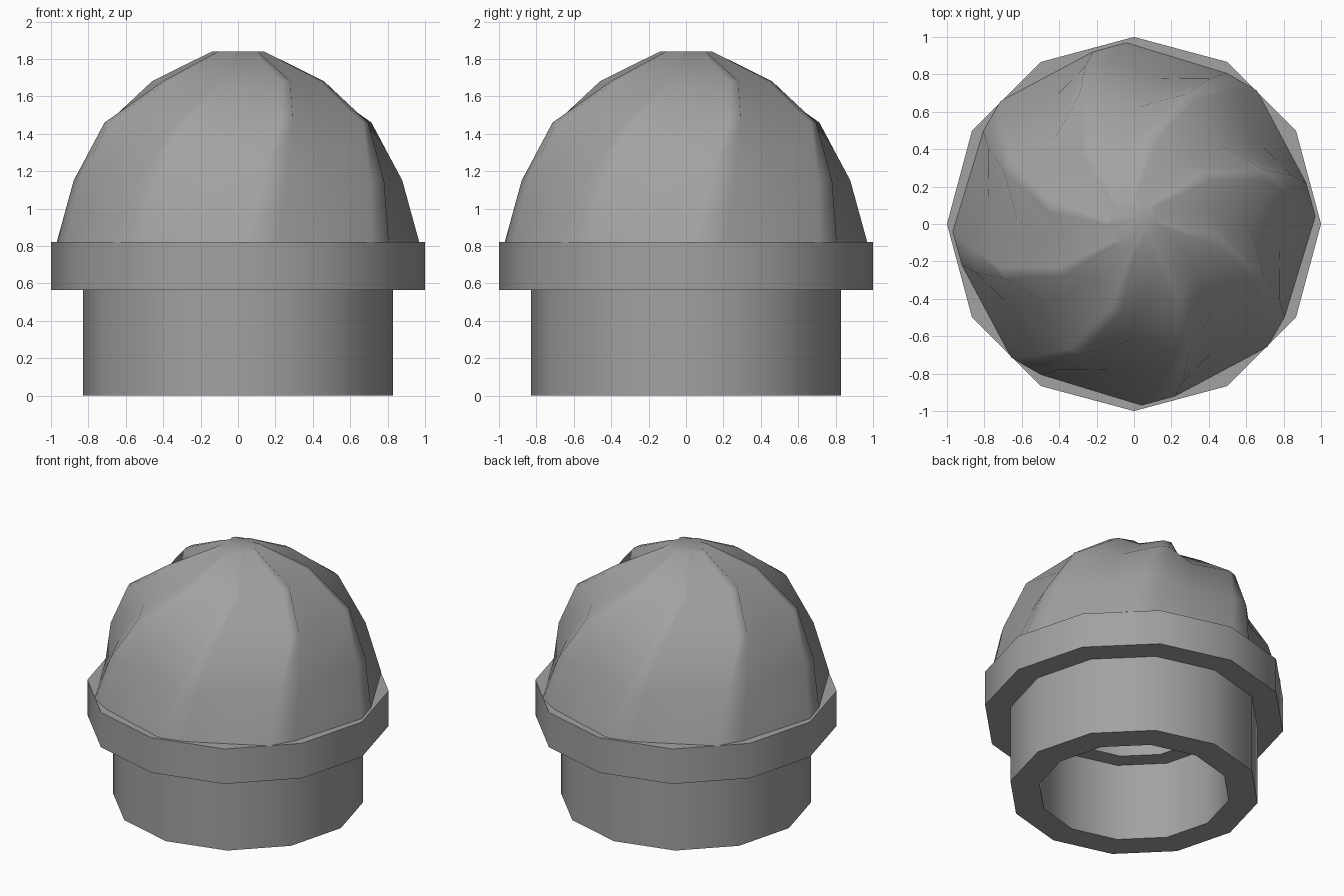
import bpy, bmesh
from math import cos, sin, radians

if "Cube" in bpy.data.objects:
    bpy.data.objects.remove(bpy.data.objects["Cube"], do_unlink=True)

grey = bpy.data.materials.new("mid grey")
grey.use_nodes = True
colour = (0.36, 0.36, 0.36, 1)
grey.diffuse_color = colour
grey.node_tree.nodes["Principled BSDF"].inputs["Base Color"].default_value = colour


def polar(r, angle, z):
    return (r * cos(radians(angle)), r * sin(radians(angle)), z)


def finish(name, bm, angle):
    mesh = bpy.data.meshes.new(name)
    bmesh.ops.recalc_face_normals(bm, faces=bm.faces)
    bm.to_mesh(mesh)
    bm.free()
    obj = bpy.data.objects.new(name, mesh)
    bpy.context.collection.objects.link(obj)
    mesh.materials.append(grey)
    bpy.ops.object.select_all(action='DESELECT')
    obj.select_set(True)
    bpy.context.view_layer.objects.active = obj
    bpy.ops.object.shade_smooth_by_angle(angle=radians(angle))
    return obj


def bridge(bm, a, b):
    n = len(a)
    for i in range(n):
        j = (i + 1) % n
        bm.faces.new((a[i], a[j], b[j], b[i]))


def tube(name, outer, inner, z0, z1, sides=12):
    bm = bmesh.new()
    loops = [[bm.verts.new(polar(r, 360 * i / sides, z)) for i in range(sides)]
             for r, z in ((outer, z0), (outer, z1), (inner, z1), (inner, z0))]
    for k in range(4):
        bridge(bm, loops[k], loops[(k + 1) % 4])
    return finish(name, bm, 40)


# Hollow base and the wider rim resting on it
tube("base_collar", 0.83, 0.635, 0, 0.565)
tube("rim", 1.0, 0.51, 0.565, 0.82)

# Twisted dome: z, radius and angle of both ridge edges, groove radius
RINGS = [
    (0.82, 0.97, 2.4, 0.946, 13.4, 0.916),
    (1.15, 0.887, 8, 0.885, 17, 0.79),
    (1.46, 0.75, 18, 0.75, 23, 0.625),
    (1.68, 0.465, 30, 0.465, 37, 0.375),
    (1.84, 0.14, 41, 0.14, 49, 0.11),
]
LOBES = 8
STEP = 360 / LOBES
bm = bmesh.new()
loops = []
for z, r_a, a, r_b, b, groove in RINGS:
    middle = (b + a + STEP) / 2
    loops.append([bm.verts.new(polar(r, angle + STEP * i, z))
                  for i in range(LOBES)
                  for r, angle in ((r_a, a), (r_b, b), (groove, middle))])
for low, high in zip(loops, loops[1:]):
    bridge(bm, low, high)
bm.faces.new(loops[-1])
finish("swirled_dome", bm, 60)
